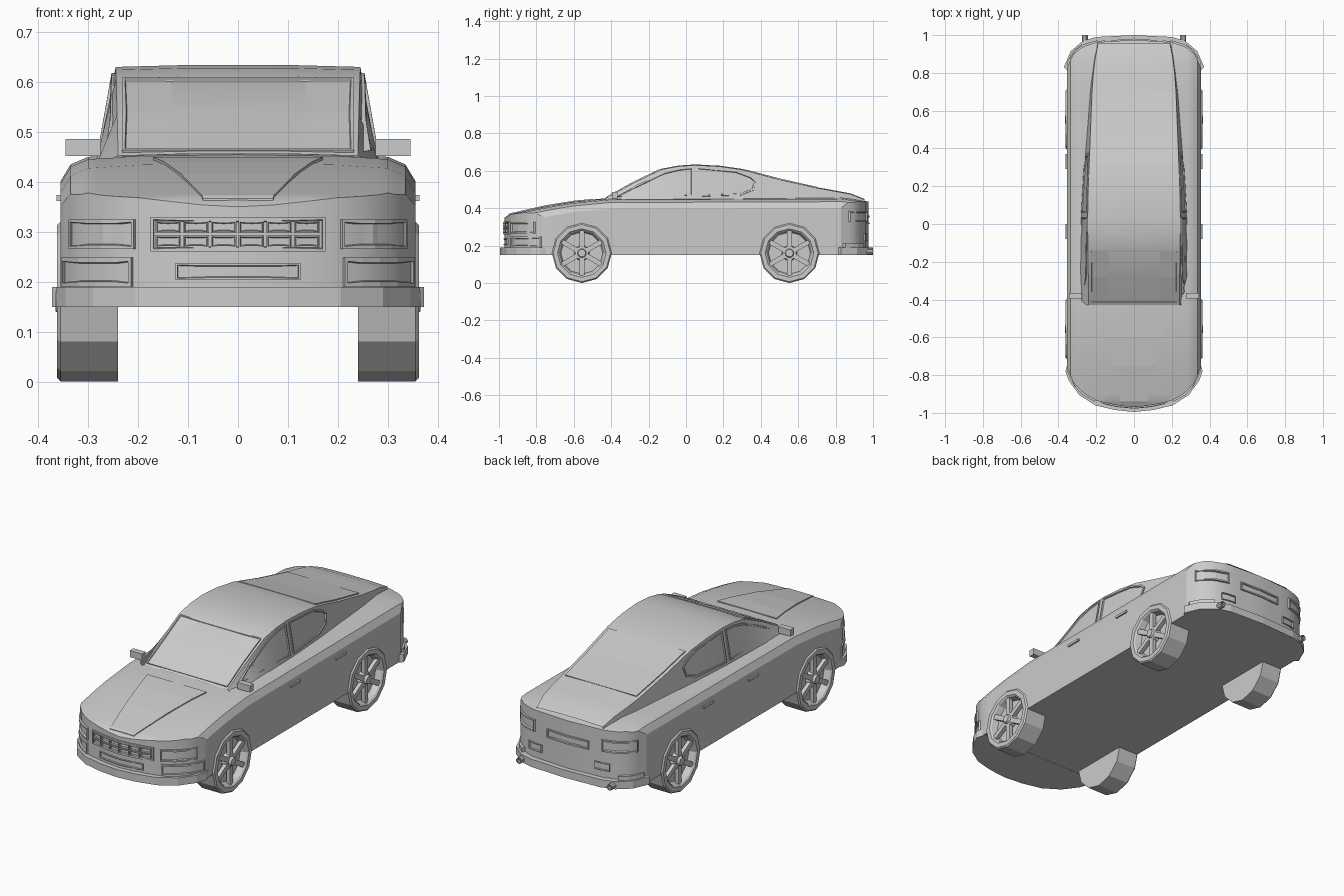
import bpy, bmesh, math
from mathutils import Vector, Matrix

cube = bpy.data.objects.get("Cube")
if cube:
    bpy.data.objects.remove(cube)

grey = bpy.data.materials.new("plain grey")
grey.use_nodes = True
grey.diffuse_color = (0.6, 0.6, 0.6, 1)
grey.node_tree.nodes["Principled BSDF"].inputs["Base Color"].default_value = (0.6, 0.6, 0.6, 1)


def lerp(table, t):
    """Piecewise linear lookup, held at both ends."""
    if t <= table[0][0]:
        return table[0][1]
    for (a, va), (b, vb) in zip(table, table[1:]):
        if t <= b:
            return va + (vb - va) * (t - a) / (b - a)
    return table[-1][1]


def finish(name, bm, smooth=True, recalc=True):
    bmesh.ops.remove_doubles(bm, verts=bm.verts, dist=0.0002)
    if recalc:
        bmesh.ops.recalc_face_normals(bm, faces=bm.faces)
    mesh = bpy.data.meshes.new(name)
    bm.to_mesh(mesh)
    bm.free()
    mesh.materials.append(grey)
    ob = bpy.data.objects.new(name, mesh)
    bpy.context.collection.objects.link(ob)
    if smooth:
        bpy.ops.object.select_all(action='DESELECT')
        ob.select_set(True)
        bpy.context.view_layer.objects.active = ob
        bpy.ops.object.shade_smooth_by_angle(angle=math.radians(25))
    return ob


def mirror(ob):
    mod = ob.modifiers.new("mirror", 'MIRROR')
    return mod


def box(name, lo, hi):
    bm = bmesh.new()
    lo, hi = Vector(lo), Vector(hi)
    bmesh.ops.create_cube(bm, size=1, matrix=Matrix.Translation((lo + hi) / 2) @ Matrix.Diagonal((*(hi - lo), 1)))
    return finish(name, bm, False)


def skin(bm, rows):
    """Quads across a grid of points."""
    grid = [[bm.verts.new(p) for p in row] for row in rows]
    for a, b in zip(grid, grid[1:]):
        for i in range(len(a) - 1):
            bm.faces.new((a[i], a[i + 1], b[i + 1], b[i]))


def framed(name, bm, out, rim=0.008, depth=0.006, height=0.006):
    """Raised frame with a sunken centre; out is the outward direction."""
    out = Vector(out)
    bmesh.ops.recalc_face_normals(bm, faces=bm.faces)
    bm.normal_update()
    if sum((f.normal for f in bm.faces), Vector()).dot(out) < 0:
        bmesh.ops.reverse_faces(bm, faces=bm.faces)
    bmesh.ops.translate(bm, verts=bm.verts, vec=out * height)
    inner = list(bm.faces)
    edge = [e for e in bm.edges if e.is_boundary]
    skirt = bmesh.ops.extrude_edge_only(bm, edges=edge)["geom"]
    bmesh.ops.translate(bm, verts=[g for g in skirt if isinstance(g, bmesh.types.BMVert)], vec=out * -0.015)
    if rim:
        bmesh.ops.inset_region(bm, faces=inner, thickness=rim, use_boundary=True)
        walls = bmesh.ops.inset_region(bm, faces=inner, thickness=0.002)
        bmesh.ops.translate(bm, verts=list({v for f in inner for v in f.verts}), vec=out * -depth)
    return finish(name, bm, False, False)


# Shape tables: nose and tail in plan, hood and deck in profile, shoulder drop
nose = [(0, -.97), (.1, -.96), (.2, -.935), (.27, -.895), (.32, -.84), (.355, -.76)]
tail = [(0, .975), (.2, .962), (.27, .94), (.32, .9), (.355, .83)]
crown = [(-.97, .35), (-.94, .37), (-.75, .413), (-.6, .437), (-.41, .455), (.85, .46), (.975, .435)]
drop = [(0, 0), (.2, .003), (.3, .01), (.335, .025), (.355, .058)]


def top(x, y):
    return lerp(crown, y) - lerp(drop, abs(x))


def end_y(x, front):
    return lerp(nose if front else tail, abs(x))


# Body shell
half = [0, .07, .14, .2, .25, .28, .3, .32, .335, .347, .355]
xs = [-x for x in reversed(half[1:])] + half
stations = [-1, -.94, -.9, -.86, -.8, -.7, -.6, -.41, 0, .4, .7, .83, .9, .94, 1]


def clamp_y(x, y):
    return max(end_y(x, True), min(end_y(x, False), y))


bm = bmesh.new()
upper = [[(x, clamp_y(x, y), top(x, clamp_y(x, y))) for x in xs] for y in stations]
lower = [[(p[0], p[1], .15) for p in row] for row in upper]
skin(bm, upper)
skin(bm, lower)
for k in (0, -1):
    skin(bm, [upper[k], lower[k]])
    skin(bm, [[row[k] for row in upper], [row[k] for row in lower]])
bmesh.ops.remove_doubles(bm, verts=bm.verts, dist=.0002)
bmesh.ops.dissolve_degenerate(bm, edges=bm.edges, dist=.0002)
body = finish("body_shell", bm)

# Cabin: y, base half width, roof half width, roof height
cabin = [(-.43, .285, .24, .452), (-.28, .287, .242, .535), (-.13, .285, .244, .607), (-.04, .282, .245, .624),
         (.05, .28, .245, .63), (.18, .273, .243, .623), (.3, .266, .238, .606), (.5, .25, .23, .553),
         (.7, .235, .222, .508), (.8, .222, .215, .49), (.88, .21, .205, .475), (.955, .195, .19, .445)]
bm = bmesh.new()
skin(bm, [[(-b, y, .43), (-r, y, z), (-r * .4, y, z + .004), (r * .4, y, z + .004), (r, y, z), (b, y, .43)]
          for y, b, r, z in cabin])
finish("cabin_roof", bm)


def cabin_z(y):
    return lerp([(c[0], c[3]) for c in cabin], y)


def cabin_side(y, z):
    b, r = (lerp([(c[0], c[k]) for c in cabin], y) for k in (1, 2))
    return b + (r - b) * (z - .43) / (cabin_z(y) - .43)


# Side windows with raised frames
panes = {"front_side_window": [(-.37, .462), (.035, .462), (.035, .617), (-.04, .612), (-.12, .592), (-.26, .525)],
         "rear_side_window": [(.06, .462), (.29, .468), (.36, .495), (.375, .545), (.35, .57), (.27, .6), (.06, .617)]}
for name, pts in panes.items():
    bm = bmesh.new()
    bm.faces.new([bm.verts.new((cabin_side(y, z), y, z)) for y, z in pts])
    mirror(framed(name, bm, (1, 0, .2), rim=.009))

# Windscreen, rear screen and bonnet panel
bm = bmesh.new()
skin(bm, [[(x, y, cabin_z(y) + .003) for x in (-.232, -.1, .1, .232)] for y in (-.42, -.28, -.14)])
framed("windscreen", bm, (0, -.4, .9), rim=.008, depth=.004, height=.004)
bm = bmesh.new()
skin(bm, [[(x * lerp([(.32, .22), (.7, .205)], y), y, cabin_z(y) + .003) for x in (-1, -.4, .4, 1)]
          for y in (.32, .5, .7)])
framed("rear_screen", bm, (0, .3, .95), rim=0, height=.003)
bm = bmesh.new()
skin(bm, [[(k * lerp([(-.95, .07), (-.5, .17)], y), y, top(0, y)) for k in (-1, 0, 1)]
          for y in (-.95, -.94, -.85, -.75, -.6, -.5)])
framed("bonnet_panel", bm, (0, 0, 1), rim=0, height=.003)


def end_panel(name, x0, x1, z0, z1, front=True, rim=.008, height=.006, both=False):
    """Framed panel that follows the nose or tail curve."""
    bm = bmesh.new()
    cols = [x0 + (x1 - x0) * i / 4 for i in range(5)]
    skin(bm, [[(x, end_y(x, front), z) for x in cols] for z in (z0, z1)])
    slant = .5 if both else 0
    ob = framed(name, bm, (slant, -1 if front else 1, 0), rim, height, height)
    if both:
        mirror(ob)


# Nose details
end_panel("headlight", .205, .335, .265, .325, both=True, height=.009)
end_panel("grille_surround", -.175, .175, .26, .33)
for row in range(2):
    for col in range(6):
        x, z = -.165 + col * .0555, .268 + row * .029
        end_panel("grille_cell", x, x + .051, z, z + .025, rim=.004, height=.008)
end_panel("front_number_plate", -.125, .125, .203, .237, rim=.005)
end_panel("front_corner_vent", .21, .35, .19, .248, both=True, rim=.01, height=.008)

# Tail details
end_panel("tail_light", .19, .335, .325, .385, False, both=True, height=.009)
end_panel("rear_number_plate", -.12, .12, .315, .36, False)
end_panel("rear_vent", .15, .23, .225, .265, False, both=True, rim=.004)
end_panel("rear_corner_step", .27, .35, .185, .21, False, both=True, rim=0, height=.012)


def bumper(name, outline):
    bm = bmesh.new()
    ring = outline + [(-x, y) for x, y in reversed(outline) if x]
    face = bm.faces.new([bm.verts.new((x, y, .149)) for x, y in ring])
    up = bmesh.ops.extrude_face_region(bm, geom=[face])["geom"]
    bmesh.ops.translate(bm, verts=[g for g in up if isinstance(g, bmesh.types.BMVert)], vec=(0, 0, .04))
    finish(name, bm, False)


bumper("front_bumper", [(0, -.995), (.1, -.985), (.205, -.96), (.29, -.905), (.345, -.83), (.363, -.78), (.35, -.73)])
bumper("rear_bumper", [(0, 1), (.2, .99), (.27, .97), (.335, .915), (.372, .83), (.35, .81)])

# Mirrors and door handles
mirror(box("door_mirror", (.275, -.395, .452), (.345, -.365, .486)))
for y in (-.04, .33):
    mirror(box("door_handle", (.35, y - .04, .362), (.363, y + .04, .374)))


def turned(name, profile, y, z, sides, along_x=True, smooth=False):
    """Spin an (offset, radius) profile about the x or y axis."""
    bm = bmesh.new()
    rows = []
    for off, r in profile:
        ring = [(r * math.sin(math.tau * i / sides), -r * math.cos(math.tau * i / sides)) for i in range(sides + 1)]
        rows.append([(off, y + a, z + b) if along_x else (.26 + a, off, z + b) for a, b in ring])
    skin(bm, rows)
    ob = finish(name, bm, smooth)
    return ob


# Exhaust pipes
mirror(turned("exhaust_pipe", [(.9, .001), (.9, .016), (1, .016), (1, .011), (.97, .011), (.97, .001)], 0, .167, 10, False))

# Wheels, with wells cut into the body
for place, y in (("front", -.557), ("rear", .553)):
    cutter = mirror(turned("well_cutter_" + place, [(.25, .0005), (.25, .152), (.45, .152), (.45, .0005)], y, .16, 12))
    helper = cutter.id_data
    helper.hide_render = True
    helper.hide_viewport = True
    cut = body.modifiers.new("well", 'BOOLEAN')
    cut.object = helper
    cut.solver = 'EXACT'
    mirror(turned(place + "_wheel", [(.24, .0005), (.24, .16), (.355, .16), (.362, .153), (.362, .13), (.355, .122),
                                     (.325, .112), (.325, .0005)], y, .16, 12))
    mirror(turned(place + "_hub", [(.322, .042), (.35, .036), (.352, .024), (.365, .02), (.365, .0005)], y, .16, 12))
    bm = bmesh.new()
    for i in range(6):
        turn = Matrix.Translation((.342, y, .16)) @ Matrix.Rotation(math.tau * i / 6, 4, 'X')
        bmesh.ops.create_cube(bm, size=1, matrix=turn @ Matrix.Translation((0, 0, .077))
                              @ Matrix.Diagonal((.02, .026, .098, 1)))
    mirror(finish(place + "_spokes", bm, False))
